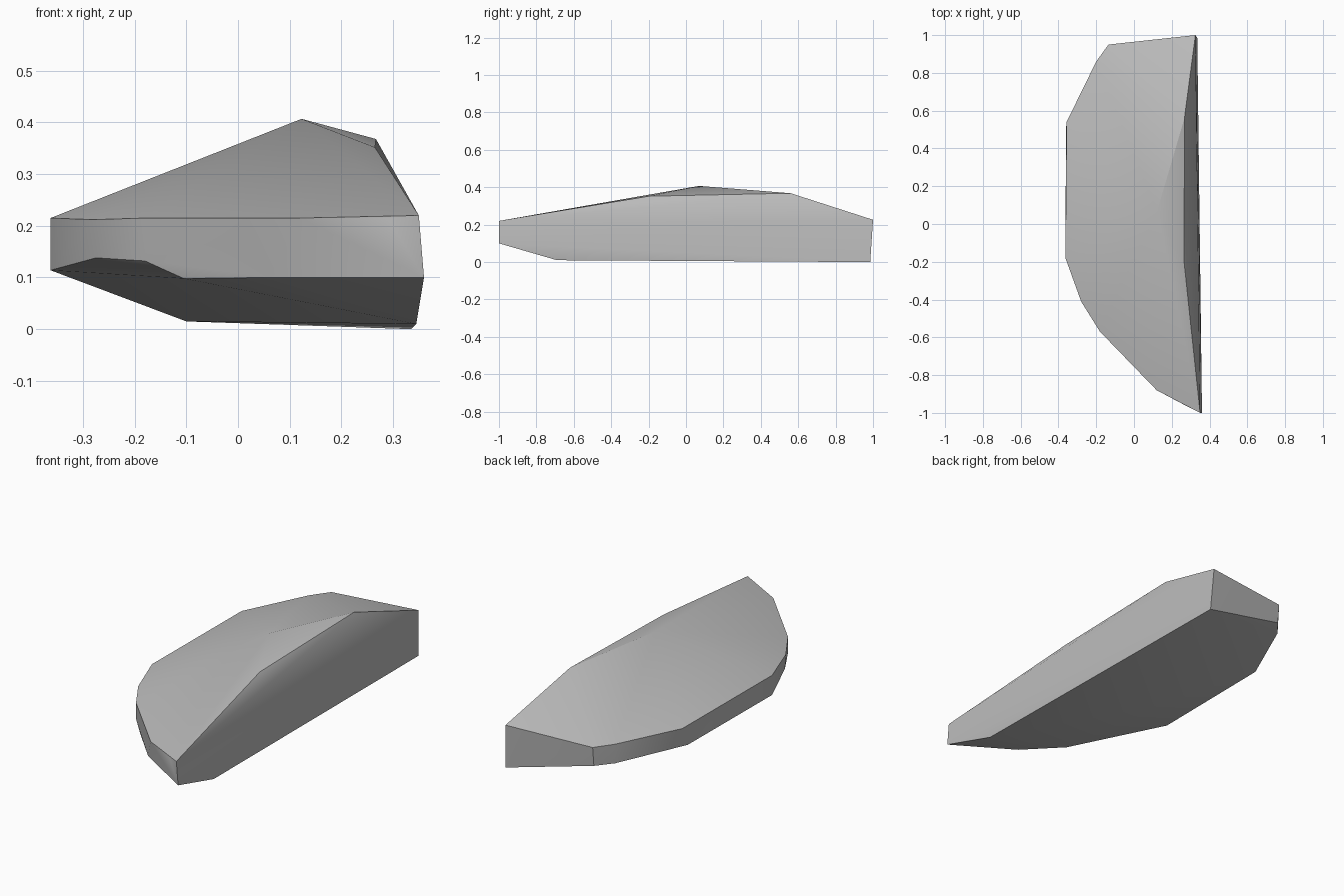
import bpy
import bmesh
import math

cube = bpy.data.objects.get("Cube")
if cube:
    bpy.data.objects.remove(cube, do_unlink=True)

# Single stone colour
stone = bpy.data.materials.new("stone grey")
stone.use_nodes = True
grey = (0.5, 0.5, 0.5, 1)
stone.diffuse_color = grey
stone.node_tree.nodes["Principled BSDF"].inputs["Base Color"].default_value = grey

# Upper rim of the slab, running round from the front tip
upper_rim = [
    (0.35, -1.0, 0.22), (0.29, -0.97, 0.215), (0.12, -0.88, 0.215),
    (-0.18, -0.57, 0.215), (-0.28, -0.41, 0.212), (-0.363, -0.18, 0.215),
    (-0.357, 0.54, 0.215), (-0.2, 0.86, 0.215), (-0.135, 0.95, 0.215),
    (0.325, 1.0, 0.226),
]
# Lower rim, where the short side wall meets the underside
lower_rim = [
    (0.36, -1.0, 0.1), (0.06, -0.815, 0.1), (-0.105, -0.64, 0.098),
    (-0.18, -0.57, 0.132), (-0.275, -0.41, 0.138), (-0.363, -0.18, 0.114),
    (-0.36, 0.5, 0.117), (-0.2, 0.86, 0.117), (-0.135, 0.94, 0.117),
]
# Peak and ridge above, flat keel below
ridge = [(0.123, 0.07, 0.407), (0.265, -0.2, 0.352), (0.267, 0.56, 0.368)]
keel = [(0.345, -0.69, 0.01), (-0.1, 0.1, 0.015), (0.335, 0.985, 0.0)]

# Faceted body wrapped around the rims
bm = bmesh.new()
for point in upper_rim + lower_rim + ridge + keel:
    bm.verts.new(point)
hull = bmesh.ops.convex_hull(bm, input=bm.verts)
spare = {g for g in hull["geom_interior"] + hull["geom_unused"]
         if isinstance(g, bmesh.types.BMVert)}
bmesh.ops.delete(bm, geom=list(spare), context="VERTS")
bmesh.ops.recalc_face_normals(bm, faces=bm.faces)

mesh = bpy.data.meshes.new("rock_slab")
bm.to_mesh(mesh)
bm.free()
mesh.materials.append(stone)
rock = bpy.data.objects.new("rock_slab", mesh)
bpy.context.collection.objects.link(rock)

# Soft facets with crisp rims
bpy.ops.object.select_all(action="DESELECT")
rock.select_set(True)
bpy.context.view_layer.objects.active = rock
bpy.ops.object.shade_smooth_by_angle(angle=math.radians(30))
